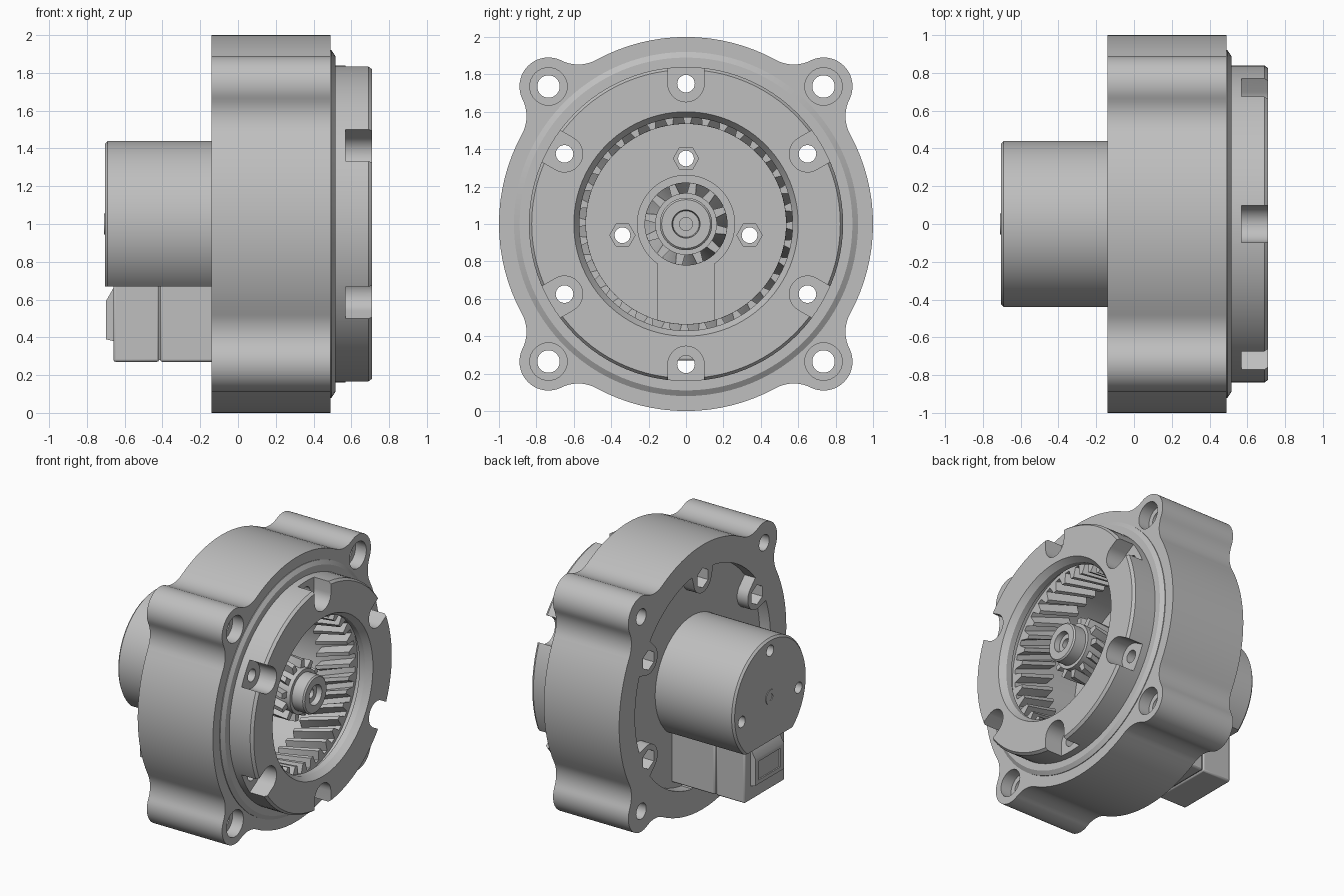
import bpy, bmesh, math
from math import sin, cos, pi
from mathutils import Vector

if "Cube" in bpy.data.objects:
    bpy.data.objects.remove(bpy.data.objects["Cube"])

grey = bpy.data.materials.new("light grey metal")
grey.use_nodes = True
grey.diffuse_color = (0.52, 0.52, 0.52, 1)
grey.node_tree.nodes["Principled BSDF"].inputs["Base Color"].default_value = grey.diffuse_color

AXIS_Z = 1.0
parts = []


# ---- helpers: all sections are loops of (y, z) around the x axis ----
def circle(r, n=96, c=(0, 0), a0=0.0):
    return [(c[0] + r * cos(a0 + 2 * pi * i / n), c[1] + r * sin(a0 + 2 * pi * i / n)) for i in range(n)]


def rect(y0, y1, z0, z1):
    return [(y0, z0), (y1, z0), (y1, z1), (y0, z1)]


def turn(pts, a):
    return [(y * cos(a) - z * sin(a), y * sin(a) + z * cos(a)) for y, z in pts]


def loft(name, sections, closed=False):
    """Skin a list of (x, loop) sections; closed joins last to first as a tube."""
    bm = bmesh.new()
    rings = [[bm.verts.new((x, y, z + AXIS_Z)) for y, z in loop] for x, loop in sections]
    pairs = list(zip(rings, rings[1:])) + ([(rings[-1], rings[0])] if closed else [])
    for a, b in pairs:
        n = len(a)
        for i in range(n):
            bm.faces.new((a[i], a[(i + 1) % n], b[(i + 1) % n], b[i]))
    if not closed:
        bm.faces.new(rings[0])
        bm.faces.new(rings[-1])
    bmesh.ops.recalc_face_normals(bm, faces=bm.faces)
    me = bpy.data.meshes.new(name)
    bm.to_mesh(me)
    bm.free()
    me.materials.append(grey)
    ob = bpy.data.objects.new(name, me)
    bpy.context.collection.objects.link(ob)
    return ob


def part(name, sections, closed=False):
    ob = loft(name, sections, closed)
    parts.append(ob)
    return ob


def lathe(name, profile, closed=False):
    return part(name, [(x, circle(r)) for x, r in profile], closed)


def cut(ob, loop, x0, x1):
    cutter = loft("cutter", [(x0, loop), (x1, loop)])
    cutter.hide_render = True
    bpy.context.view_layer.objects.active = ob
    m = ob.modifiers.new("cut", 'BOOLEAN')
    m.operation, m.solver, m.object = 'DIFFERENCE', 'EXACT', cutter
    bpy.ops.object.modifier_apply(modifier=m.name)
    bpy.data.objects.remove(cutter)


def gear_loop(teeth, root, tip, a0):
    pts = []
    for i in range(teeth):
        for f, r in ((-.32, root), (-.15, tip), (.15, tip), (.32, root)):
            a = a0 + 2 * pi * (i + f) / teeth
            pts.append((r * cos(a), r * sin(a)))
    return pts


def arc(c, r, a0, a1, n):
    return [(c[0] + r * cos(a0 + (a1 - a0) * i / n), c[1] + r * sin(a0 + (a1 - a0) * i / n)) for i in range(n + 1)]


# ---- housing outline: circle with four filleted ears ----
EAR_D, EAR_R, FIL = 1.04, 0.155, 0.2
a = math.acos(((1 + FIL) ** 2 + EAR_D ** 2 - (FIL + EAR_R) ** 2) / (2 * (1 + FIL) * EAR_D))
fc = ((1 + FIL) * cos(a), -(1 + FIL) * sin(a))
end = math.atan2(-fc[1], EAR_D - fc[0])
fillet = arc(fc, FIL, pi - a, end, 10)
ear = fillet + arc((EAR_D, 0), EAR_R, end - pi, pi - end, 20)[1:-1] + [(y, -z) for y, z in reversed(fillet)]
quarter = ear + arc((0, 0), 1, a, pi / 2 - a, 16)[1:-1]
outline = [p for k in range(4) for p in turn(quarter, pi / 4 + k * pi / 2)]
housing = part("housing", [(-.14, outline), (.49, outline)])

# Back pocket, leaving a boss round each of the six bolts
BOLT_D, BOSS_R = 0.75, 0.11
bolt_angles = [pi / 2 + k * pi / 3 for k in range(6)]
pocket = []
for i in range(360):
    t = 2 * pi * i / 360
    d = (t - pi / 2 + pi / 6) % (pi / 3) - pi / 6
    s = BOLT_D * sin(d)
    r = BOLT_D * cos(d) - math.sqrt(BOSS_R ** 2 - s * s) if abs(s) < BOSS_R else 0.81
    pocket.append((r * cos(t), r * sin(t)))
cut(housing, pocket, -.2, -.05)

# Gear chamber, central bore and lower slot
cut(housing, circle(.61), .02, .6)
cut(housing, circle(.26, 64), -.1, .1)
cut(housing, rect(-.15, .15, -.55, -.2), -.1, .1)

# Front flange with chamfered rims
flange = lathe("front_flange", [(.4, .63), (.4, .92), (.495, .92), (.515, .89), (.515, .84), (.69, .84),
                                (.71, .825), (.71, .6), (.665, .57), (.62, .57), (.62, .63)], True)

# Ear bolt holes with counterbores
for k in range(4):
    t = pi / 4 + k * pi / 2
    c = (EAR_D * cos(t), EAR_D * sin(t))
    cut(housing, circle(.06, 32, c), -.3, .6)
    cut(housing, circle(.1, 32, c), .4, .6)

# Six flange bolts: through hole, hex nut pocket behind, open notch in front
notch = arc((BOLT_D, 0), .097, pi / 2, 3 * pi / 2, 16) + [(1, -.097), (1, .097)]
for t in bolt_angles:
    c = (BOLT_D * cos(t), BOLT_D * sin(t))
    cut(housing, circle(.047, 24, c), -.3, .6)
    cut(housing, circle(.075, 6, c, t), -.3, -.04)
    cut(flange, turn(notch, t), .57, .8)
    cut(flange, circle(.047, 24, c), .3, .6)

# Internal helical ring gear
STEPS = 6
ring = [(.28 + .28 * s / STEPS, gear_loop(36, .605, .535, .16 * s / STEPS)) for s in range(STEPS + 1)]
part("ring_gear", ring + [(.56, gear_loop(36, .63, .63, .16)), (.28, gear_loop(36, .63, .63, 0))], True)

# Helical pinion and its hollow hub
part("pinion", [(.24 + .28 * s / STEPS, gear_loop(12, .15, .222, .35 * s / STEPS)) for s in range(STEPS + 1)])
lathe("pinion_hub", [(-.045, .1), (.24, .1), (.24, .165), (.55, .165), (.55, .14), (.64, .14), (.65, .13),
                     (.65, .075), (.61, .07), (.61, .035), (.5, .035), (.5, .01)])

# Motor can, flat underneath, with a rear bearing
motor = lathe("motor", [(-.705, .425), (-.69, .44), (-.04, .44)])
cut(motor, rect(-.6, .6, -.6, -.33), -1, .2)
lathe("rear_bearing", [(-.70, .055), (-.71, .055), (-.71, .025), (-.703, .025)])

# Three screw holes through motor and housing with hex nut seats
for c in ((0, .35), (.34, -.06), (-.34, -.06)):
    cut(motor, circle(.042, 24, c), -1, .2)
    cut(housing, circle(.042, 24, c), -.2, .2)
    cut(housing, circle(.068, 6, c), -.03, .2)

# Electronics box in two sections, with a tapered connector
for name, x0, x1 in (("box_rear", -.66, -.418), ("box_front", -.412, -.04)):
    box = part(name, [(x0, rect(-.24, .24, -.73, -.31)), (x1, rect(-.24, .24, -.73, -.31))])
    bev = box.modifiers.new("soft edges", 'BEVEL')
    bev.width, bev.segments = .012, 2
part("box_core", [(-.5, rect(-.23, .23, -.72, -.32)), (-.3, rect(-.23, .23, -.72, -.32))])
outer, face = rect(-.17, .17, -.62, -.34), rect(-.17, .17, -.61, -.41)
inner = rect(-.13, .13, -.58, -.44)
part("connector", [(-.65, outer), (-.66, outer), (-.70, face), (-.70, inner), (-.69, inner)])

# Smooth round surfaces, keep machined edges crisp
bpy.ops.object.select_all(action='DESELECT')
for ob in parts:
    ob.select_set(True)
bpy.context.view_layer.objects.active = housing
bpy.ops.object.shade_smooth_by_angle(angle=math.radians(30))
